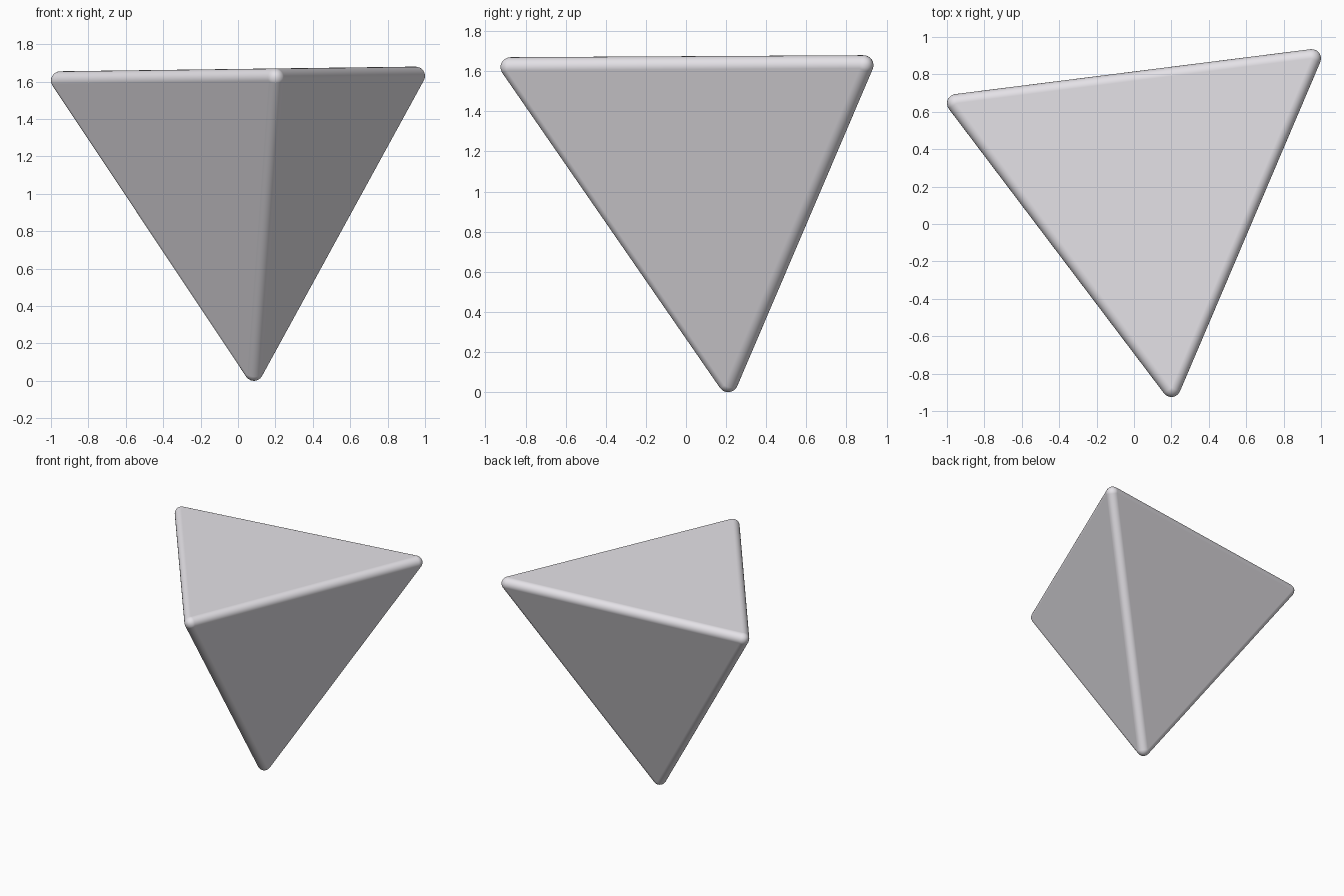
import bpy, bmesh
from mathutils import Vector

if "Cube" in bpy.data.objects:
    bpy.data.objects.remove(bpy.data.objects["Cube"])

R = 0.05  # rounding radius of edges and corners

# Centres of the four rounded corners
corners = [Vector(c) for c in ((-0.95, 0.645, 1.605), (0.95, 0.885, 1.63),
                               (0.20, -0.875, 1.62), (0.085, 0.21, 0.05))]
middle = sum(corners, Vector()) / 4
edge = (corners[0] - corners[1]).length
grow = 1 + R / (edge * 0.2041)  # pushes every face outwards by R

# Sharp tetrahedron
bm = bmesh.new()
verts = [bm.verts.new(middle + (c - middle) * grow) for c in corners]
for tri in ((0, 1, 2), (0, 1, 3), (1, 2, 3), (2, 0, 3)):
    bm.faces.new([verts[i] for i in tri])
bmesh.ops.recalc_face_normals(bm, faces=bm.faces)

# Rounded edges, with the corner patches snapped to true spheres
bmesh.ops.bevel(bm, geom=bm.edges[:], offset=R * 1.4142, offset_type='OFFSET',
                segments=8, profile=0.5, affect='EDGES', clamp_overlap=False)
for v in bm.verts:
    c = min(corners, key=lambda p: (v.co - p).length)
    v.co = c + (v.co - c).normalized() * R
for f in bm.faces:
    f.smooth = True

mesh = bpy.data.meshes.new("die_body")
bm.to_mesh(mesh)
bm.free()
die = bpy.data.objects.new("die_body", mesh)
bpy.context.collection.objects.link(die)

# Keeps the large faces flat while the edges shade smoothly
die.modifiers.new("flat_faces", 'WEIGHTED_NORMAL').weight = 100

# Pale lilac grey
mat = bpy.data.materials.new("pale_grey")
mat.diffuse_color = (0.78, 0.76, 0.80, 1)
mat.use_nodes = True
mat.node_tree.nodes["Principled BSDF"].inputs["Base Color"].default_value = mat.diffuse_color
mesh.materials.append(mat)
